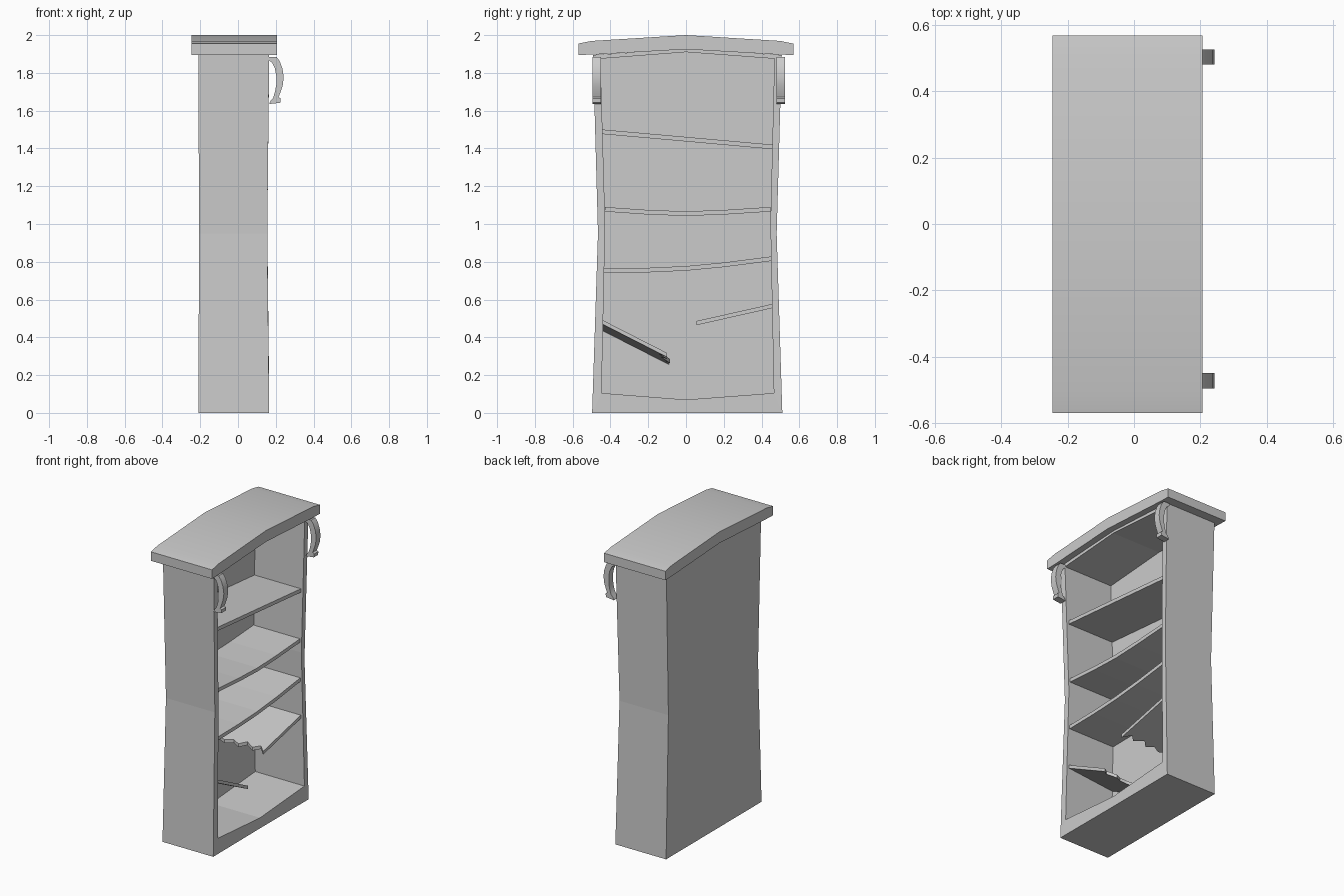
import bpy, bmesh

if "Cube" in bpy.data.objects:
    bpy.data.objects.remove(bpy.data.objects["Cube"])

def finish(name, bm, smooth=False):
    bmesh.ops.recalc_face_normals(bm, faces=bm.faces)
    me = bpy.data.meshes.new(name)
    bm.to_mesh(me)
    bm.free()
    ob = bpy.data.objects.new(name, me)
    bpy.context.collection.objects.link(ob)
    if smooth:
        bpy.ops.object.select_all(action='DESELECT')
        ob.select_set(True)
        bpy.context.view_layer.objects.active = ob
        bpy.ops.object.shade_smooth_by_angle(angle=0.5)
    return ob

def bridge(bm, a, b):
    n = len(a)
    for i in range(n):
        bm.faces.new((a[i], a[(i + 1) % n], b[(i + 1) % n], b[i]))

def solid(name, ring_a, ring_b, smooth=False):
    """Closed solid between two matching rings of points."""
    bm = bmesh.new()
    a = [bm.verts.new(p) for p in ring_a]
    b = [bm.verts.new(p) for p in ring_b]
    bridge(bm, a, b)
    bm.faces.new(a)
    bm.faces.new(b)
    return finish(name, bm, smooth)

def x_prism(name, profile, x0, x1, smooth=False):
    return solid(name, [(x0, y, z) for y, z in profile],
                 [(x1, y, z) for y, z in profile], smooth)

# Cabinet body: waisted outer shell, open towards +x, thin back
outer = [(-.497, 0), (0, 0), (.51, 0), (.48, .95), (.507, 1.895),
         (0, 1.927), (-.492, 1.895), (-.466, .95)]
inner = [(-.447, .105), (0, .07), (.465, .105), (.447, 1.0), (.468, 1.875),
         (0, 1.91), (-.453, 1.875), (-.428, 1.0)]
front_x = [.165, .163, .165, .155, .165, .163, .165, .155]
back_x = [-.21, -.21, -.21, -.206, -.21, -.21, -.21, -.206]
bm = bmesh.new()
def ring(profile, xs):
    return [bm.verts.new((x, y, z)) for x, (y, z) in zip(xs, profile)]
ob_, of_ = ring(outer, back_x), ring(outer, front_x)
if_, ib_ = ring(inner, front_x), ring(inner, [-.198] * 8)
for a, b in ((ob_, of_), (of_, if_), (if_, ib_)):
    bridge(bm, a, b)
for r in (ob_, ib_):
    for q in ((0, 1, 2, 3, 7), (7, 3, 4, 5, 6)):
        bm.faces.new([r[i] for i in q])
finish("cabinet_body", bm)

# Gently peaked roof board
x_prism("roof", [(-.57, 1.895), (-.49, 1.897), (0, 1.925), (.49, 1.897), (.568, 1.895),
                 (.568, 1.955), (.5, 1.969), (0, 2.0), (-.5, 1.969), (-.57, 1.955)],
        -.245, .207, True)

# Whole shelves: top surface line, tilted or sagging
shelves = {
    "upper_shelf": [(-.441, 1.5), (0, 1.461), (.458, 1.42)],
    "middle_shelf": [(-.43, 1.09), (-.2, 1.074), (0, 1.067), (.2, 1.074), (.447, 1.09)],
    "lower_shelf": [(-.433, .765), (-.2, .768), (0, .777), (.2, .796), (.45, .828)],
}
for name, top in shelves.items():
    x_prism(name, top + [(y, z - .024) for y, z in reversed(top)], -.2, .145)

# Broken shelf halves: plan outline with a splintered end
def broken(name, y_wall, ends, zf, t=.022):
    plan = [(-.198, y_wall), (.145, y_wall)] + ends
    solid(name, [(x, y, zf(x, y)) for x, y in plan],
          [(x, y, zf(x, y) - t) for x, y in plan])

broken("broken_shelf_right", .458,
       [(.145, .056), (.10, .10), (.06, .065), (.0, .10), (-.04, .06),
        (-.09, .085), (-.14, .06), (-.198, .08)],
       lambda x, y: .577 + (y - .458) * .225)
broken("broken_shelf_left", -.439,
       [(.145, -.10), (.10, -.14), (.05, -.10), (.0, -.13), (-.04, -.12),
        (-.10, -.085), (-.15, -.11), (-.198, -.09)],
       lambda x, y: .49 - (y + .439) * .51 + (x - .145) * .1)

# Curled brackets under the roof
curl = [(.16, 1.885), (.204, 1.885), (.222, 1.86), (.236, 1.82), (.242, 1.775),
        (.236, 1.73), (.222, 1.69), (.215, 1.672), (.226, 1.665), (.224, 1.642),
        (.165, 1.635), (.172, 1.652), (.186, 1.668), (.196, 1.70), (.203, 1.74),
        (.203, 1.785), (.195, 1.825), (.182, 1.852), (.16, 1.87)]
for side, y0, y1 in (("left", -.495, -.449), ("right", .48, .525)):
    solid(side + "_bracket", [(x, y0, z) for x, z in curl],
          [(x, y1, z) for x, z in curl], True)
